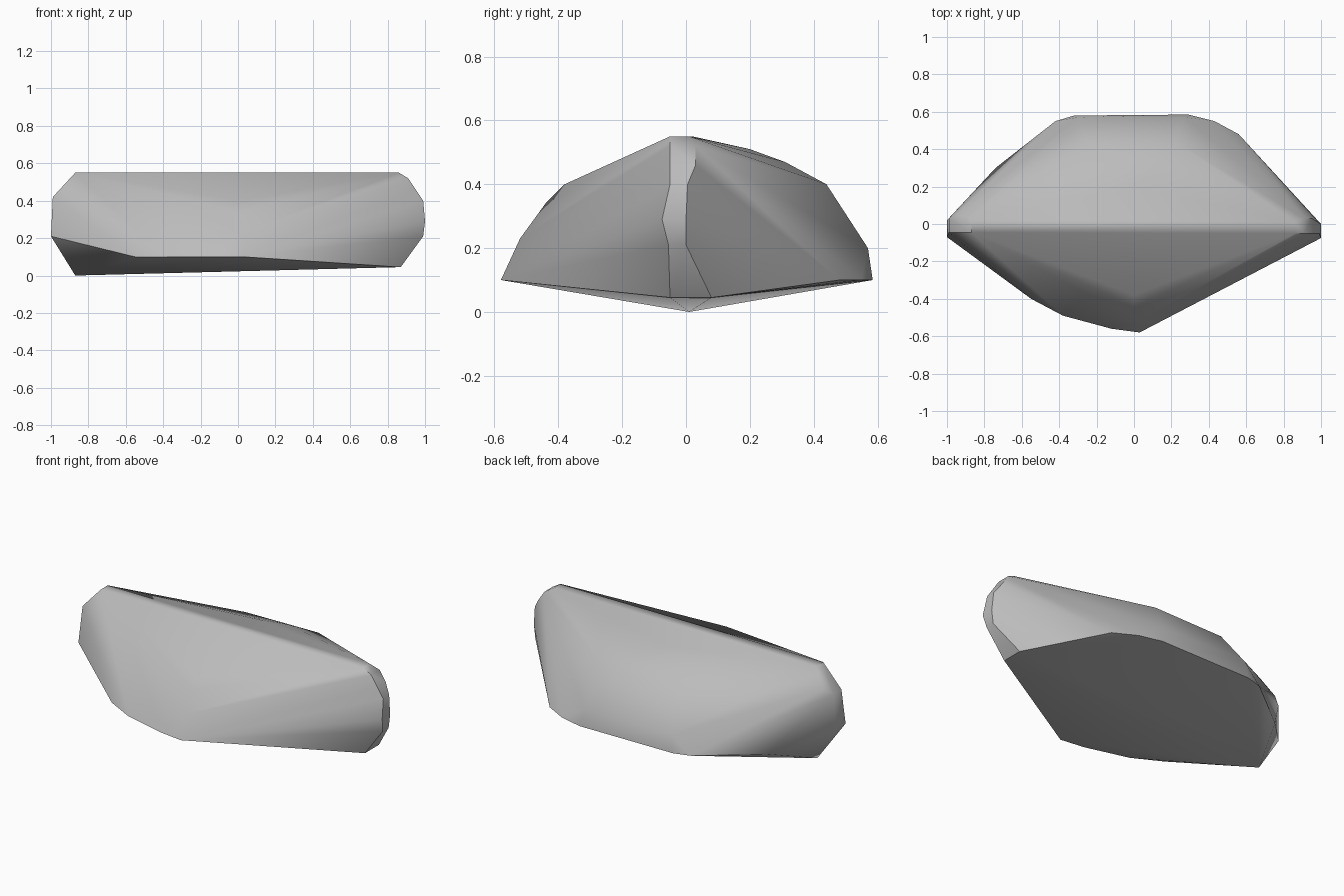
import bpy
import bmesh
import math

default_cube = bpy.data.objects.get("Cube")
if default_cube:
    bpy.data.objects.remove(default_cube, do_unlink=True)


def make_material(name, colour):
    material = bpy.data.materials.new(name)
    material.use_nodes = True
    material.diffuse_color = colour
    shader = material.node_tree.nodes["Principled BSDF"]
    shader.inputs["Base Color"].default_value = colour
    shader.inputs["Roughness"].default_value = 0.9
    return material


def across(stations):
    """Tip stations (x, z, front y, back y) become pairs of points."""
    points = []
    for x, z, front, back in stations:
        points += [(x, front, z), (x, back, z)]
    return points


def hull_object(name, points, material, sharp_angle):
    """Wrap the points in a convex skin and shade it smooth between creases."""
    bm = bmesh.new()
    for point in points:
        bm.verts.new(point)
    result = bmesh.ops.convex_hull(bm, input=bm.verts[:])
    inside = {item for key in ("geom_interior", "geom_unused") for item in result[key]
              if isinstance(item, bmesh.types.BMVert)}
    bmesh.ops.delete(bm, geom=list(inside), context="VERTS")
    bmesh.ops.recalc_face_normals(bm, faces=bm.faces[:])
    mesh = bpy.data.meshes.new(name)
    bm.to_mesh(mesh)
    bm.free()
    mesh.materials.append(material)
    obj = bpy.data.objects.new(name, mesh)
    bpy.context.collection.objects.link(obj)
    bpy.ops.object.select_all(action="DESELECT")
    obj.select_set(True)
    bpy.context.view_layer.objects.active = obj
    bpy.ops.object.shade_smooth_by_angle(angle=math.radians(sharp_angle))
    return obj


# Lower rim, a level outline around the widest part
rim_height = 0.1
rim_outline = [
    (-0.55, -0.4), (-0.38, -0.49), (-0.12, -0.56), (0.03, -0.58),
    (0.56, 0.48), (0.43, 0.55), (0.29, 0.585), (-0.32, 0.58),
    (-0.42, 0.55), (-0.74, 0.3),
]
rim = [(x, y, rim_height) for x, y in rim_outline]

# Keel, the shallow line underneath
keel = [(-0.87, 0.01, 0), (0.87, -0.05, 0.045), (0.87, 0.08, 0.045)]

# Blunt tips, which also carry the ends of the top ridge
right_tip = across([
    (-0.87, 0.55, -0.045, 0.02), (-0.94, 0.45, -0.045, 0.06),
    (-0.99, 0.42, -0.045, 0.03), (-1, 0.21, -0.07, 0.02),
])
left_tip = across([
    (0.86, 0.55, -0.05, 0.01), (0.91, 0.52, -0.05, 0.03),
    (0.95, 0.46, -0.05, 0.03), (0.99, 0.4, -0.05, 0.005),
    (1, 0.29, -0.075, 0), (0.99, 0.21, -0.055, 0),
])

# Rounded shoulders that swell out between the ridge and the rim
front_shoulder = [(0, -0.38, 0.4), (0, -0.44, 0.34), (0.02, -0.52, 0.23)]
back_shoulder = [
    (0, 0.2, 0.51), (0.12, 0.31, 0.47), (0.22, 0.44, 0.4),
    (-0.25, 0.43, 0.4), (0.27, 0.57, 0.2), (-0.3, 0.57, 0.2),
]

stone_grey = make_material("stone grey", (0.5, 0.5, 0.5, 1))
hull_object(
    "rock",
    rim + keel + right_tip + left_tip + front_shoulder + back_shoulder,
    stone_grey,
    sharp_angle=40,
)
